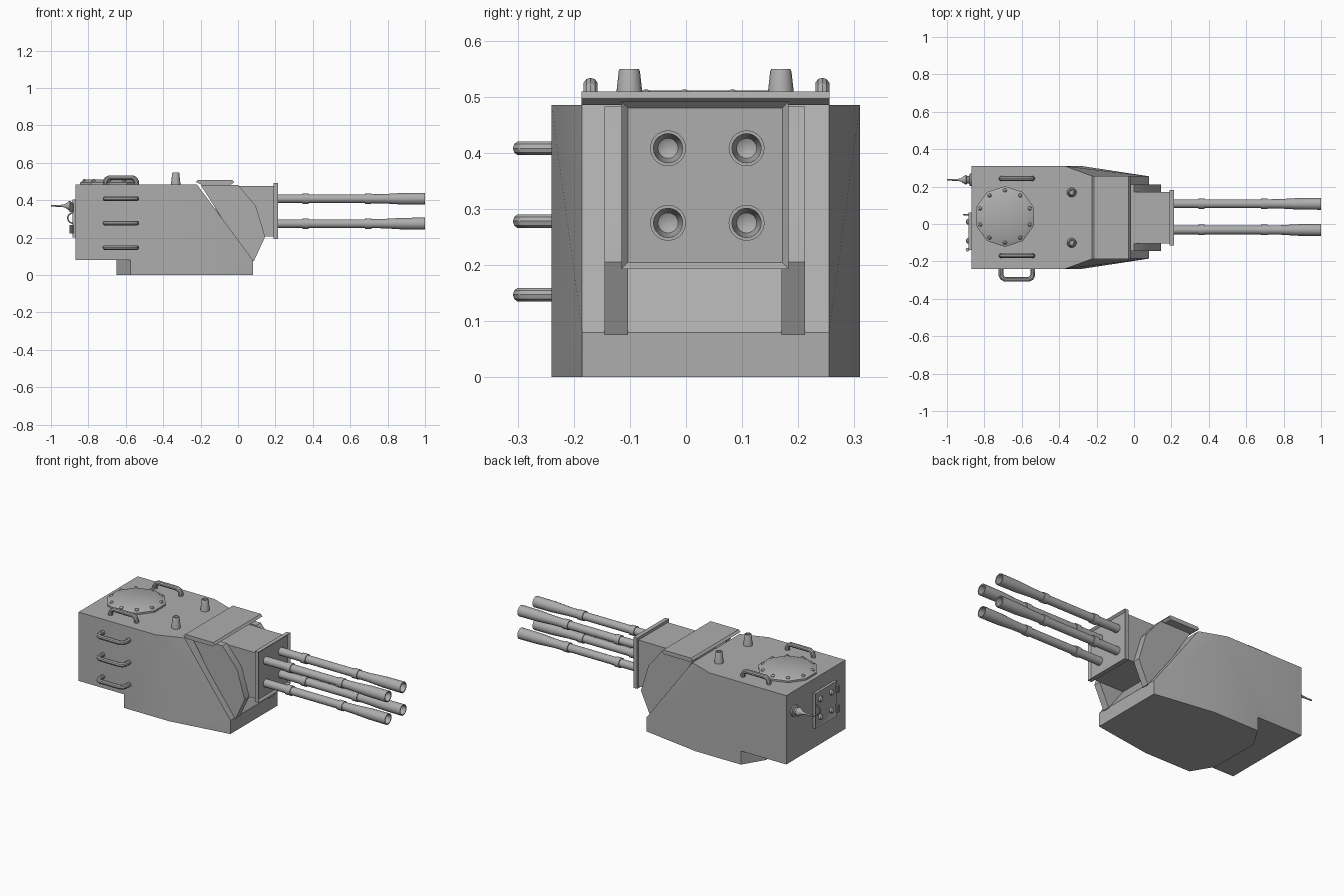
import bpy, bmesh, math
from mathutils import Vector, Matrix

if "Cube" in bpy.data.objects:
    bpy.data.objects.remove(bpy.data.objects["Cube"])

CY = 0.035  # centre line of the turret
grey = bpy.data.materials.new("gunmetal grey")
grey.diffuse_color = (0.42, 0.42, 0.42, 1)
grey.use_nodes = True
grey.node_tree.nodes["Principled BSDF"].inputs["Base Color"].default_value = grey.diffuse_color


def finish(bm, name):
    """Clean up, keep edges over 30 degrees sharp, and add to the scene."""
    bmesh.ops.remove_doubles(bm, verts=bm.verts, dist=1e-5)
    bmesh.ops.recalc_face_normals(bm, faces=bm.faces)
    for f in bm.faces:
        f.smooth = True
    for e in bm.edges:
        e.smooth = len(e.link_faces) == 2 and e.calc_face_angle(0) < math.radians(30)
    me = bpy.data.meshes.new(name)
    bm.to_mesh(me)
    bm.free()
    me.materials.append(grey)
    ob = bpy.data.objects.new(name, me)
    bpy.context.collection.objects.link(ob)
    return ob


def box(name, lo, hi, inset=0, depth=0, side=None):
    """Box between two corners, with an optional recessed panel on one side."""
    lo, hi = Vector(lo), Vector(hi)
    bm = bmesh.new()
    mat = Matrix.Translation((lo + hi) / 2) @ Matrix.Diagonal((*(hi - lo), 1))
    bmesh.ops.create_cube(bm, size=1, matrix=mat)
    if side:
        side = Vector(side)
        bm.normal_update()
        f = max(bm.faces, key=lambda f: f.normal.dot(side))
        bmesh.ops.inset_region(bm, faces=[f], thickness=inset)
        bmesh.ops.translate(bm, verts=f.verts, vec=-side * depth)
    return finish(bm, name)


def prism(name, profile, y0, y1):
    """Extrude an x-z profile from y0 to y1."""
    bm = bmesh.new()
    f = bm.faces.new([bm.verts.new((x, y0, z)) for x, z in profile])
    r = bmesh.ops.extrude_face_region(bm, geom=[f])
    bmesh.ops.translate(bm, vec=(0, y1 - y0, 0),
                        verts=[v for v in r["geom"] if isinstance(v, bmesh.types.BMVert)])
    return finish(bm, name)


def lathe(name, profile, loc, axis=(0, 0, 1), segs=20, turn=0.0):
    """Spin (height, radius) points around an axis through loc."""
    bm = bmesh.new()
    rot = Vector((0, 0, 1)).rotation_difference(Vector(axis)).to_matrix().to_4x4()
    mat = Matrix.Translation(loc) @ rot
    rings = []
    for h, r in profile:
        n = segs if r > 0 else 1
        rings.append([bm.verts.new(mat @ Vector((r * math.cos(turn + 2 * math.pi * i / segs),
                                                 r * math.sin(turn + 2 * math.pi * i / segs), h)))
                      for i in range(n)])
    for a, b in zip(rings, rings[1:]):
        for i in range(segs):
            j = (i + 1) % segs
            vs = [a[i % len(a)], a[j % len(a)], b[j % len(b)], b[i % len(b)]]
            bm.faces.new(list(dict.fromkeys(vs)))
    return finish(bm, name)


def tube(name, pts, radius):
    """Round bar along a path."""
    cu = bpy.data.curves.new(name, "CURVE")
    cu.dimensions = "3D"
    cu.bevel_depth, cu.bevel_resolution, cu.use_fill_caps = radius, 3, True
    sp = cu.splines.new("POLY")
    sp.points.add(len(pts) - 1)
    for p, c in zip(sp.points, pts):
        p.co = (*c, 1)
    tmp = bpy.data.objects.new(name + "_path", cu)
    bpy.context.collection.objects.link(tmp)
    bpy.context.view_layer.update()
    me = bpy.data.meshes.new_from_object(tmp.evaluated_get(bpy.context.evaluated_depsgraph_get()))
    bpy.data.objects.remove(tmp)
    bm = bmesh.new()
    bm.from_mesh(me)
    bpy.data.meshes.remove(me)
    return finish(bm, name)


def grab_handle(name, base, along, out, length, height, radius):
    """U-shaped bar with cut corners."""
    b, a, o = Vector(base), Vector(along), Vector(out)
    c, h = 0.022, length / 2
    path = [(-h, -0.005), (-h, height - c), (-h + c * 0.35, height - c * 0.35), (-h + c, height)]
    path += [(-x, z) for x, z in reversed(path)]
    return tube(name, [b + a * x + o * z for x, z in path], radius)


# Armoured hull: half outline points, mirrored about the centre line
P = {"roof_back": (-.87, .275, .485), "tail_low": (-.87, .275, .08),
     "step_up": (-.575, .275, .08), "step_low": (-.575, .275, 0),
     "keel": (-.28, .275, 0), "shoulder": (-.37, .275, .485),
     "brow": (-.22, .22, .485), "chin": (.08, .22, .08), "toe": (.08, .22, 0),
     "ring_up": (-.65, .15, .08), "ring_low": (-.65, .15, 0)}
bm = bmesh.new()
V = {(k, s): bm.verts.new((x, CY + s * y, z)) for k, (x, y, z) in P.items() for s in (-1, 1)}
for s in (-1, 1):
    for names in ("roof_back tail_low step_up step_low keel shoulder",
                  "shoulder keel chin brow", "keel toe chin",
                  "step_up ring_up ring_low step_low"):
        bm.faces.new([V[n, s] for n in names.split()])
for names in ("roof_back shoulder brow", "brow chin", "chin toe", "roof_back tail_low",
              "tail_low step_up ring_up", "ring_up ring_low", "ring_low step_low keel toe"):
    n = names.split()
    bm.faces.new([V[k, 1] for k in n] + [V[k, -1] for k in reversed(n)])
finish(bm, "hull")

# Cheek plates either side of the guns
cheek = [(-.2, .482), (0, .482), (.095, .37), (.145, .205), (.085, .075), (.06, .075)]
for name, y0, y1 in (("cheek_right", -.145, -.103), ("cheek_left", .17, .212)):
    prism(name, cheek, y0, y1)

# Gun mount, its framed front plate and the roof flap above
box("gun_mount", (-.12, -.103, .205), (.195, .17, .475))
box("gun_plate", (.19, -.115, .193), (.215, .183, .491), .016, .012, (1, 0, 0))
prism("roof_flap", [(-.225, .498), (-.2, .485), (-.035, .485), (-.02, .497),
                    (-.03, .509), (-.213, .509)], -.186, .256)

# Four gun barrels with collars and hollow muzzles
barrel = [(.19, 0), (.19, .023), (.345, .023), (.345, .028), (.378, .028), (.378, .023),
          (.68, .023), (.68, .028), (.715, .028), (.715, .024), (.78, .025), (.88, .031),
          (1, .032), (1, .026), (.93, .025), (.9, .018), (.89, 0)]
for y in (-.032, .108):
    for z in (.275, .408):
        lathe("gun_barrel", barrel, (0, y, z), (1, 0, 0))

# Ten-sided roof hatch with rivets
HX, HY = -.69, .04
lathe("hatch", [(.48, 0), (.48, .162), (.495, .162), (.511, .125), (.511, 0)],
      (HX, HY, 0), segs=10, turn=math.pi / 2)
for i in range(10):
    a = math.pi / 2 + i * math.pi / 5
    lathe("hatch_rivet", [(0, .012), (.008, .010), (.013, .005), (.014, 0)],
          (HX + .138 * math.cos(a), HY + .138 * math.sin(a), .499), segs=10)

# Roof handles and side ladder rungs
for y in (-.17, .243):
    grab_handle("roof_handle", (-.626, y, .485), (1, 0, 0), (0, 0, 1), .168, .036, .013)
for z in (.147, .278, .408):
    grab_handle("side_rung", (-.626, -.24, z), (1, 0, 0), (0, -1, 0), .17, .056, .013)

# Roof posts with hollow tops
for y in (-.101, .169):
    lathe("roof_post", [(.48, 0), (.48, .026), (.545, .019), (.549, .017),
                        (.549, .012), (.535, .011), (.535, 0)], (-.333, y, 0), segs=16)

# Rear access panel with rivets, hinges and handle
box("rear_panel", (-.886, -.14, .2), (-.865, .062, .405), .01, .004, (-1, 0, 0))
for y in (-.09, .012):
    for z in (.25, .355):
        lathe("panel_rivet", [(0, .016), (.01, .014), (.015, .007), (.016, 0)],
              (-.882, y, z), (-1, 0, 0), segs=12)
for z in (.245, .36):
    lathe("panel_hinge", [(-.022, 0), (-.022, .01), (.022, .01), (.022, 0)],
          (-.89, -.138, z), segs=10)
grab_handle("panel_handle", (-.88, .05, .305), (0, 0, 1), (-1, 0, 0), .055, .03, .004)

# Rear aerial on a stepped base
lathe("aerial", [(.86, 0), (.86, .034), (.878, .034), (.882, .02), (.892, .02), (.897, .026),
                 (.905, .024), (.925, .009), (.94, .006), (1, .004), (1, 0)],
      (0, .236, .37), (-1, 0, 0), segs=14)
